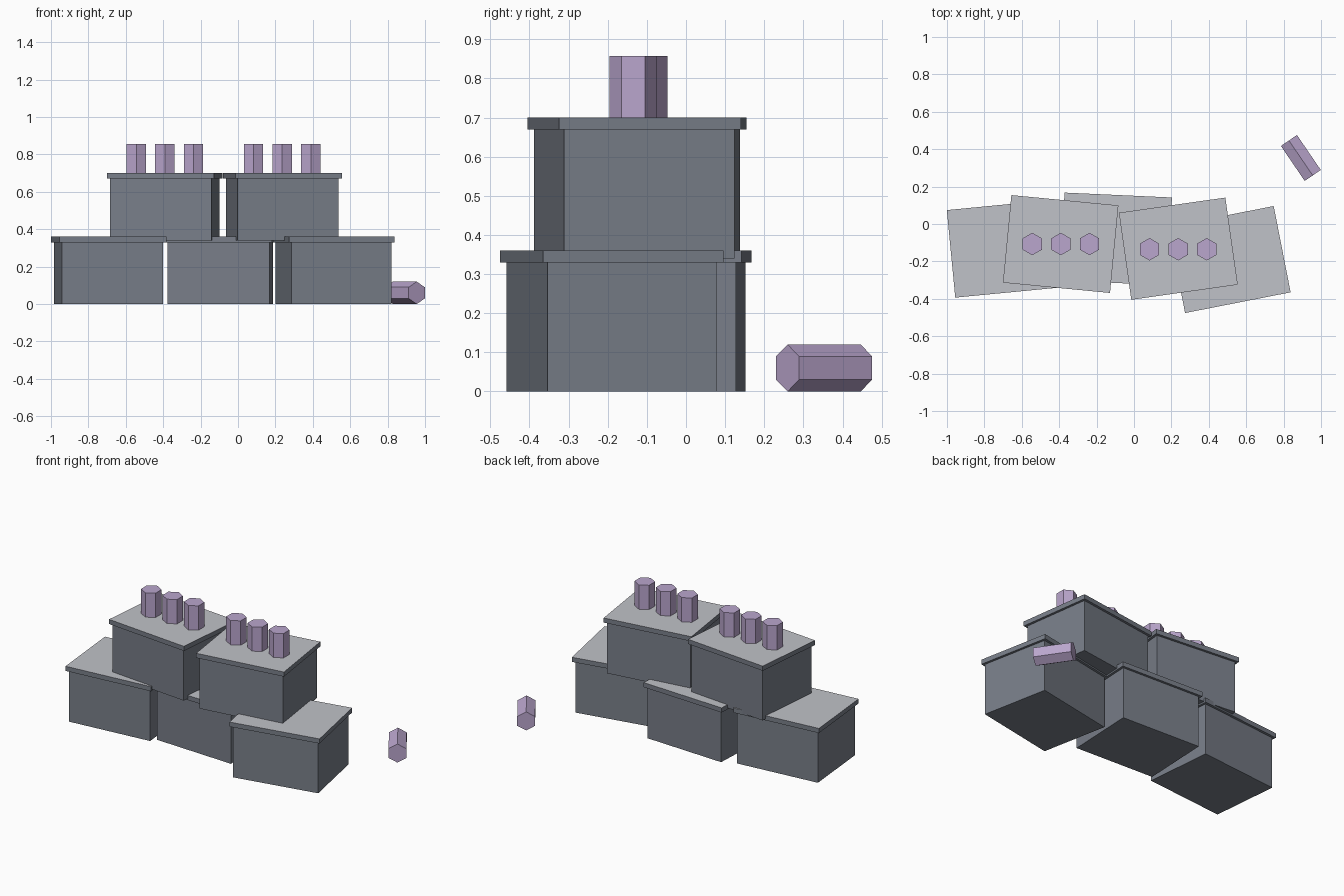
import bpy
import bmesh
from math import cos, sin, radians
from mathutils import Matrix, Vector

default = bpy.data.objects.get("Cube")
if default:
    bpy.data.objects.remove(default, do_unlink=True)


def make_material(name, rgb):
    mat = bpy.data.materials.new(name)
    mat.use_nodes = True
    mat.diffuse_color = (*rgb, 1)
    mat.node_tree.nodes["Principled BSDF"].inputs["Base Color"].default_value = (*rgb, 1)
    return mat


slate = make_material("slate grey", (0.19, 0.21, 0.25))
pale = make_material("pale grey", (0.53, 0.54, 0.58))
lilac = make_material("lilac", (0.49, 0.38, 0.61))

WIDTH, DEPTH = 0.575, 0.47
BODY_HEIGHT, LID_HEIGHT, LIP = 0.33, 0.03, 0.015
PEG_RADIUS, PEG_LENGTH = 0.06, 0.226


def prism(name, outline, bottom, height, materials):
    """Extrude a flat outline upwards; the last material goes on the top."""
    bm = bmesh.new()
    base = bm.faces.new([bm.verts.new((x, y, bottom)) for x, y in outline])
    top = bmesh.ops.extrude_face_region(bm, geom=[base], use_keep_orig=True)["geom"]
    bmesh.ops.translate(bm, vec=(0, 0, height),
                        verts=[v for v in top if isinstance(v, bmesh.types.BMVert)])
    bmesh.ops.recalc_face_normals(bm, faces=bm.faces)
    for face in bm.faces:
        face.material_index = len(materials) - 1 if face.normal.z > 0.9 else 0
    mesh = bpy.data.meshes.new(name)
    bm.to_mesh(mesh)
    bm.free()
    for mat in materials:
        mesh.materials.append(mat)
    obj = bpy.data.objects.new(name, mesh)
    bpy.context.collection.objects.link(obj)
    return obj


def rectangle(width, depth):
    return [(sx * width / 2, sy * depth / 2)
            for sx, sy in ((-1, -1), (1, -1), (1, 1), (-1, 1))]


def peg(name):
    angles = [radians(30 + 60 * i) for i in range(6)]
    outline = [(PEG_RADIUS * cos(a), PEG_RADIUS * sin(a)) for a in angles]
    return prism(name, outline, -PEG_LENGTH / 2, PEG_LENGTH, [lilac])


# Stacked crates: name, centre x, y, base z and turn in degrees
crates = [
    ("lower_right_crate", -0.692, -0.132, 0, 5.5),
    ("lower_middle_crate", -0.095, -0.08, 0, -2.6),
    ("lower_left_crate", 0.51, -0.19, 0, 11.1),
    ("upper_right_crate", -0.392, -0.107, 0.34, -5.5),
    ("upper_left_crate", 0.237, -0.132, 0.34, 8.1),
]
for name, x, y, z, turn in crates:
    body = prism(name + "_body", rectangle(WIDTH - 2 * LIP, DEPTH - 2 * LIP),
                 0, BODY_HEIGHT, [slate])
    lid = prism(name + "_lid", rectangle(WIDTH, DEPTH),
                BODY_HEIGHT, LID_HEIGHT, [slate, pale])
    for obj in (body, lid):
        obj.location = (x, y, z)
        obj.rotation_euler.z = radians(turn)

# Rows of standing hexagonal pegs, sunk into the upper lids
for side, x, y in (("right", -0.391, -0.107), ("left", 0.236, -0.135)):
    for i in (-1, 0, 1):
        obj = peg(f"{side}_peg_{i + 2}")
        obj.location = (x + i * 0.153, y, 0.857 - PEG_LENGTH / 2)

# One peg lying on the ground
fallen = peg("fallen_peg")
fallen.matrix_world = (Matrix.Translation(Vector((0.892, 0.353, PEG_RADIUS)))
                       @ Matrix.Rotation(radians(34.3), 4, "Z")
                       @ Matrix.Rotation(radians(90), 4, "X"))
